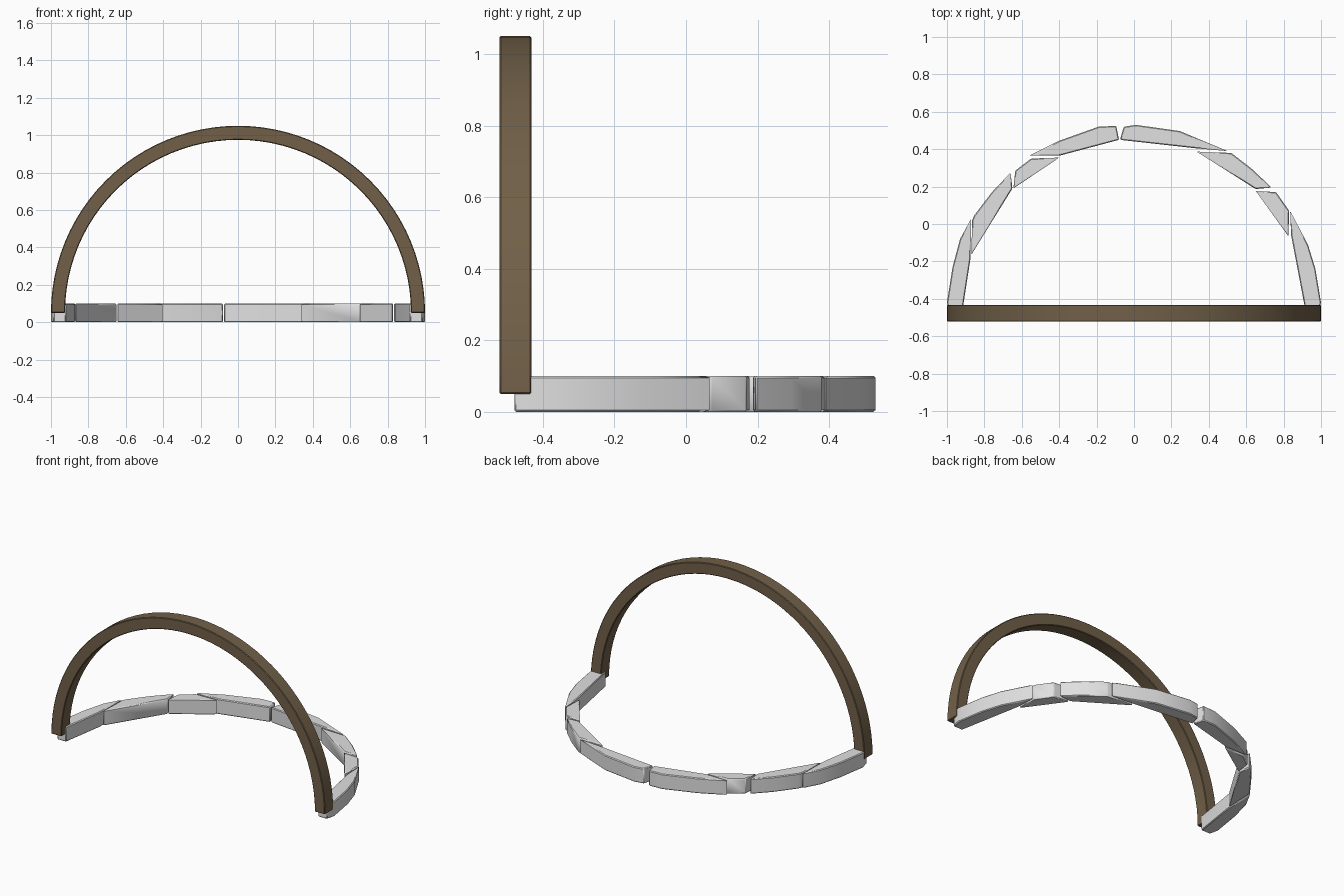
import bpy, bmesh, math

if "Cube" in bpy.data.objects:
    bpy.data.objects.remove(bpy.data.objects["Cube"])


def material(name, rgb):
    m = bpy.data.materials.new(name)
    m.diffuse_color = (*rgb, 1)
    m.use_nodes = True
    m.node_tree.nodes["Principled BSDF"].inputs["Base Color"].default_value = m.diffuse_color
    return m


BROWN = material("brown wood", (0.165, 0.117, 0.065))
GREY = material("pale stone", (0.75, 0.75, 0.75))


def prism(name, outline, axis, lo, hi, mat, bevel, angle):
    """Extrude a 2D outline along an axis, soften its edges and shade it."""
    place = (lambda a, b, h: (a, b, h)) if axis == "z" else (lambda a, b, h: (a, h, b))
    bm = bmesh.new()
    n = len(outline)
    low = [bm.verts.new(place(a, b, lo)) for a, b in outline]
    top = [bm.verts.new(place(a, b, hi)) for a, b in outline]
    bm.faces.new(low)
    bm.faces.new(top)
    for i in range(n):
        j = (i + 1) % n
        bm.faces.new((low[i], low[j], top[j], top[i]))
    bmesh.ops.recalc_face_normals(bm, faces=bm.faces)
    me = bpy.data.meshes.new(name)
    bm.to_mesh(me)
    bm.free()
    me.materials.append(mat)
    ob = bpy.data.objects.new(name, me)
    bpy.context.collection.objects.link(ob)
    b = ob.modifiers.new("soft edges", "BEVEL")
    b.width, b.segments, b.limit_method = bevel, 1, "ANGLE"
    b.angle_limit = math.radians(35)
    bpy.ops.object.select_all(action="DESELECT")
    ob.select_set(True)
    bpy.context.view_layer.objects.active = ob
    bpy.ops.object.shade_smooth_by_angle(angle=math.radians(angle))
    return ob


# Upright half-round arch
N = 48
ring = [(r * math.cos(t), 0.05 + r * math.sin(t))
        for r, order in ((1.0, range(N + 1)), (0.925, range(N, -1, -1)))
        for t in (math.pi * i / N for i in order)]
prism("arch", ring, "y", -0.522, -0.432, BROWN, 0.004, 30)

# Border stones laid in a curve on the ground, left to right
stones = [
    [(-.985, -.48), (-1, -.42), (-.97, -.23), (-.93, -.08), (-.87, .03), (-.875, -.19), (-.92, -.48)],
    [(-.865, .02), (-.855, .045), (-.76, .17), (-.66, .275), (-.65, .19), (-.87, -.165)],
    [(-.645, .19), (-.635, .285), (-.55, .35), (-.4, .355)],
    [(-.56, .365), (-.4, .445), (-.19, .52), (-.095, .525), (-.08, .45), (-.4, .365)],
    [(-.075, .45), (-.055, .52), (.01, .53), (.245, .497), (.5, .39), (.33, .405)],
    [(.335, .387), (.52, .38), (.63, .295), (.735, .195), (.65, .187)],
    [(.65, .178), (.76, .17), (.83, .07), (.825, -.065)],
    [(.835, .07), (.93, -.11), (.97, -.24), (1, -.42), (.985, -.48), (.92, -.48), (.84, -.06)],
]
for i, outline in enumerate(stones):
    prism(f"border_stone_{i + 1}", outline, "z", 0.0, 0.1, GREY, 0.005, 40)
